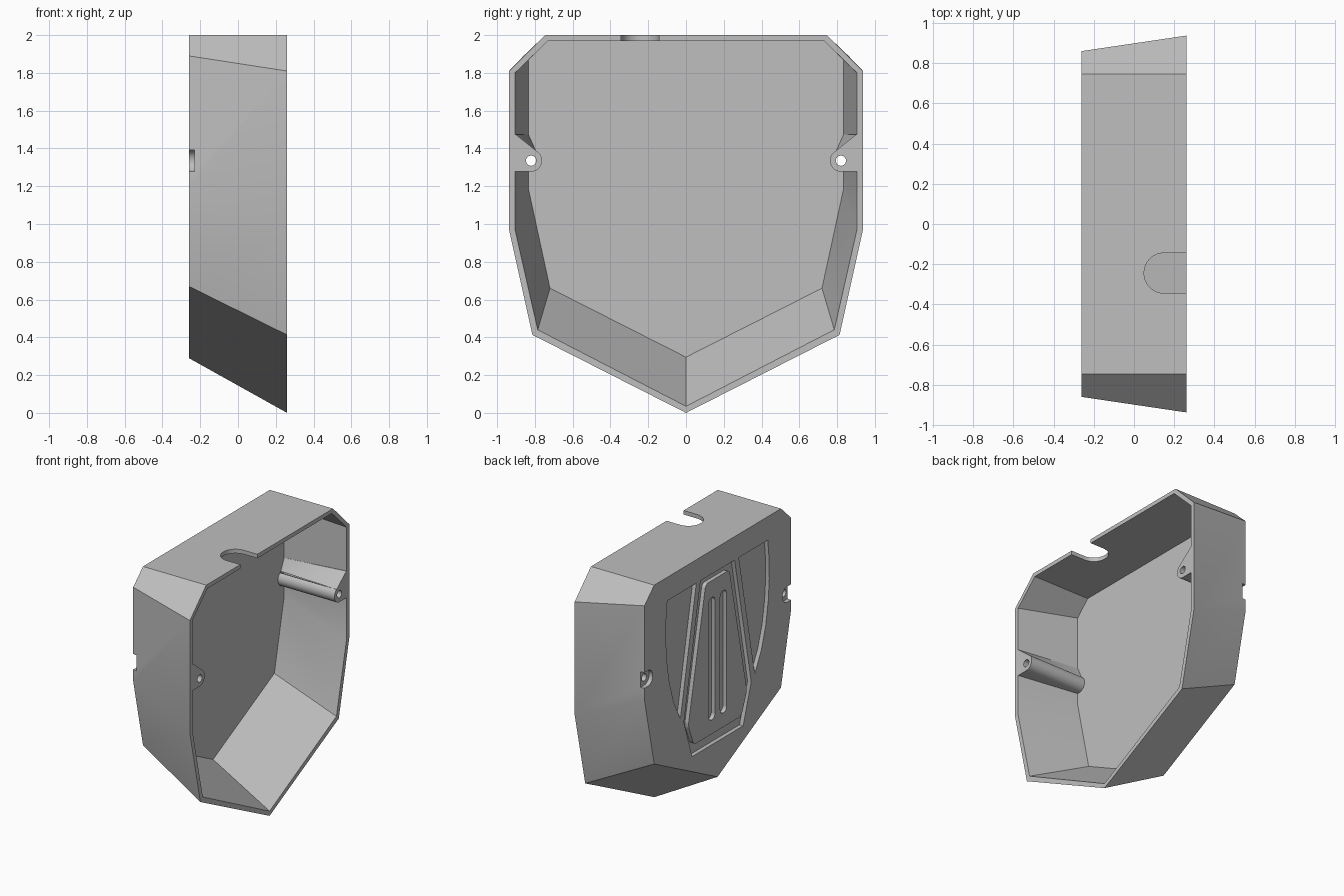
import bpy, bmesh, math

cube = bpy.data.objects.get("Cube")
if cube:
    bpy.data.objects.remove(cube, do_unlink=True)

grey = bpy.data.materials.new("plain_grey")
grey.use_nodes = True
COLOUR = (0.52, 0.52, 0.52, 1)
grey.diffuse_color = COLOUR
grey.node_tree.nodes["Principled BSDF"].inputs["Base Color"].default_value = COLOUR

BACK, RIM = -0.26, 0.26      # closed face and open edge
FLOOR = -0.205               # inner side of the closed face
POCKET = -0.23               # bottom of the shallow pockets


def loft(name, start, end, h0, h1, axis="x", rounding=0):
    """Solid between two outlines of equal length, along x or z."""
    bm = bmesh.new()

    def ring(points, h):
        return [bm.verts.new((h, a, b) if axis == "x" else (a, b, h)) for a, b in points]

    r0, r1 = ring(start, h0), ring(end, h1)
    n = len(r0)
    bm.faces.new(r0)
    bm.faces.new(r1)
    for i in range(n):
        bm.faces.new((r0[i], r0[(i + 1) % n], r1[(i + 1) % n], r1[i]))
    if rounding:
        bm.edges.ensure_lookup_table()
        corners = [bm.edges.get((r0[i], r1[i])) for i in range(n)]
        bmesh.ops.bevel(bm, geom=corners, offset=rounding, segments=8,
                        affect="EDGES", profile=0.5)
    bmesh.ops.recalc_face_normals(bm, faces=bm.faces)
    mesh = bpy.data.meshes.new(name)
    bm.to_mesh(mesh)
    bm.free()
    mesh.materials.append(grey)
    obj = bpy.data.objects.new(name, mesh)
    bpy.context.collection.objects.link(obj)
    return obj


def prism(name, points, h0, h1, axis="x", rounding=0):
    return loft(name, points, points, h0, h1, axis, rounding)


def box(a0, a1, b0, b1):
    return [(a0, b0), (a1, b0), (a1, b1), (a0, b1)]


def mirrored(half):
    return half + [(-y, z) for y, z in reversed(half) if y > 0]


def flip(points, side):
    return [(side * y, z) for y, z in points]


def extend(start, end, t):
    """Continue a taper past its end outline."""
    return [(a + (c - a) * t, b + (d - b) * t) for (a, b), (c, d) in zip(start, end)]


def cut(target, cutter):
    mod = target.modifiers.new("cut", "BOOLEAN")
    mod.operation = "DIFFERENCE"
    mod.solver = "EXACT"
    mod.object = cutter
    bpy.context.view_layer.objects.active = target
    bpy.ops.object.modifier_apply(modifier=mod.name)
    bpy.data.objects.remove(cutter, do_unlink=True)


# Tapered outer body
shell = loft("housing_shell",
             mirrored([(0.745, 2), (0.86, 1.89), (0.86, 1.19), (0.745, 0.67), (0, 0.29)]),
             mirrored([(0.745, 2), (0.937, 1.81), (0.937, 0.97), (0.813, 0.413), (0, 0)]),
             BACK, RIM)

# Cavity, with the screw posts left standing against the side walls
floor_line = mirrored([(0.73, 1.97), (0.835, 1.865), (0.835, 1.19), (0.72, 0.66), (0, 0.295)])
rim_line = mirrored([(0.73, 1.97), (0.905, 1.80), (0.905, 0.97), (0.785, 0.44), (0, 0.035)])
STRETCH = 1.1
cavity = loft("cavity", floor_line, extend(floor_line, rim_line, STRETCH),
              FLOOR, FLOOR + (RIM - FLOOR) * STRETCH)

POST_Y, POST_Z, POST_R = 0.82, 1.335, 0.058


def circle_points(radius, first, last, count):
    angles = [math.radians(first + (last - first) * i / count) for i in range(count + 1)]
    return [(POST_Y + radius * math.cos(t), POST_Z + radius * math.sin(t)) for t in angles]


def post_outline(wall):
    return ([(1.1, POST_Z - POST_R)] + circle_points(POST_R, 270, 125, 12)
            + [(wall, 1.475), (1.1, 1.475)])


for side in (1, -1):
    post = loft("screw_post", flip(post_outline(0.828), side),
                flip(post_outline(0.912), side), -0.25, 0.33)
    cut(cavity, post)
cut(shell, cavity)

# Screw holes and the open-sided seats for the screw heads
for side in (1, -1):
    hole = circle_points(0.027, 0, 345, 23)
    cut(shell, prism("screw_hole", flip(hole, side), -0.4, 0.4))
    seat = box(POST_Y - POST_R, 1.1, POST_Z - POST_R, POST_Z + POST_R)
    cut(shell, prism("screw_seat", flip(seat, side), -0.4, POCKET, rounding=0.057))

# Round-ended cable notch in the top wall
cut(shell, prism("cable_notch", box(0.05, 0.5, -0.344, -0.144), 1.9, 2.1, "z", 0.099))

# Curved side pockets of the shield on the closed face
wing = [(0.25, 1.825), (0.59, 1.825), (0.605, 1.68), (0.607, 1.53), (0.595, 1.37),
        (0.565, 1.2), (0.515, 1.04), (0.437, 0.89)]
for side in (1, -1):
    cut(shell, prism("wing_pocket", flip(wing, side), -0.4, POCKET))

# Middle pocket around a raised rounded panel
middle = prism("middle_pocket", mirrored([(0.2, 1.825), (0.395, 0.845), (0.3, 0.555)]),
               -0.4, POCKET)
panel = prism("raised_panel", mirrored([(0.14, 1.775), (0.345, 0.80), (0.28, 0.635)]),
              -0.5, -0.1, rounding=0.03)
cut(middle, panel)
cut(shell, middle)

# Two long slots in the raised panel
for y in (0.068, -0.068):
    cut(shell, prism("panel_slot", box(y - 0.037, y + 0.037, 0.74, 1.65),
                     -0.4, POCKET, rounding=0.036))

# Smooth the curved walls and keep the hard edges
bpy.ops.object.select_all(action="DESELECT")
shell.select_set(True)
bpy.context.view_layer.objects.active = shell
bpy.ops.object.shade_smooth_by_angle(angle=math.radians(30))
